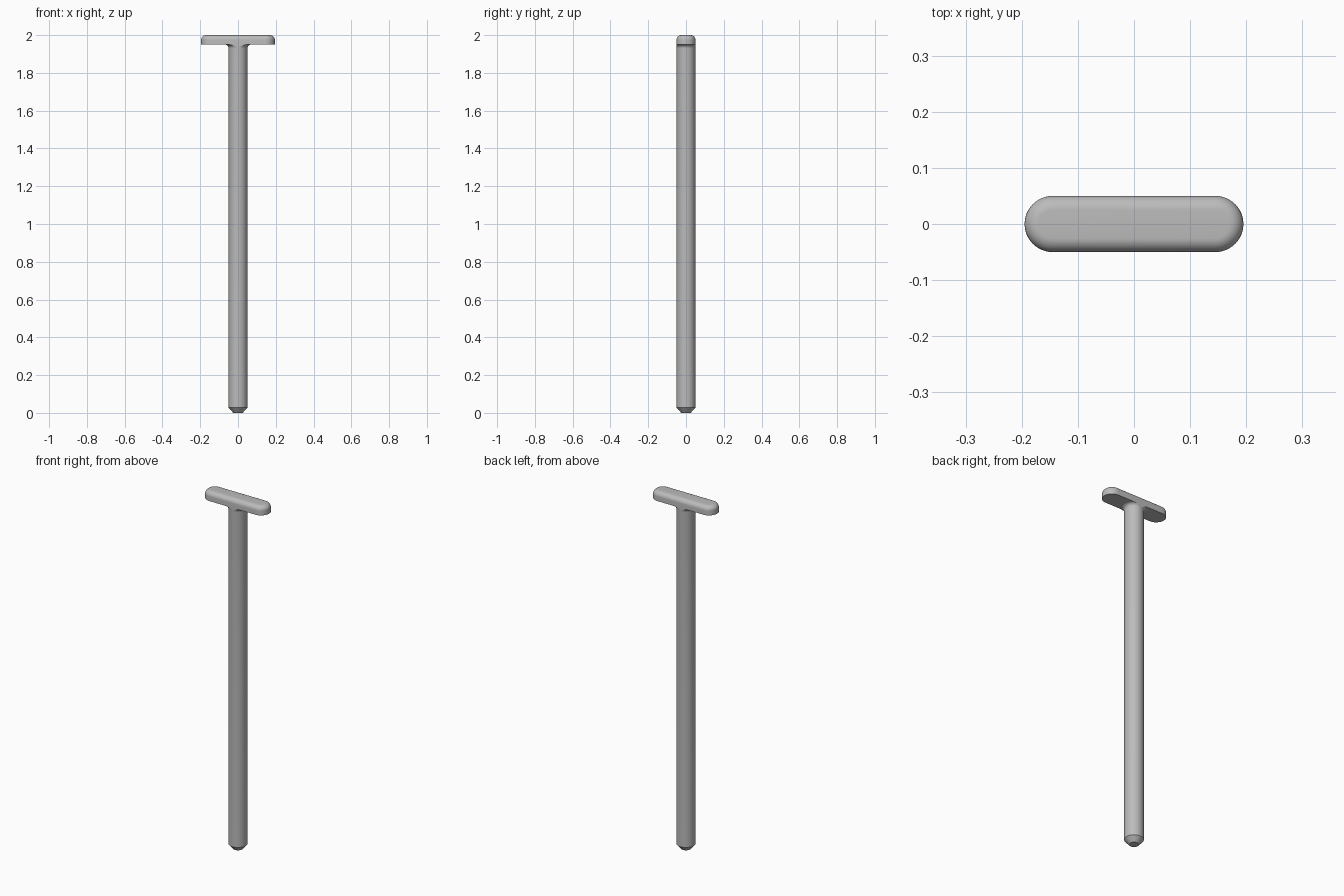
import bpy, bmesh
from math import sin, cos, pi, radians

cube = bpy.data.objects.get("Cube")
if cube:
    bpy.data.objects.remove(cube, do_unlink=True)

RADIUS, HALF_LENGTH = 0.05, 0.195
HEAD_BOTTOM, TOP = 1.95, 2.0
SEGMENTS = 48

steel = bpy.data.materials.new("steel_grey")
steel.use_nodes = True
colour = (0.5, 0.5, 0.5, 1)
steel.diffuse_color = colour
steel.node_tree.nodes["Principled BSDF"].inputs["Base Color"].default_value = colour


def circle_ring(r, z):
    """Circle trimmed to the width of the head."""
    ring = []
    for i in range(SEGMENTS):
        a = 2 * pi * i / SEGMENTS
        y = max(-RADIUS, min(RADIUS, r * sin(a)))
        ring.append((r * cos(a), y, z))
    return ring


def slot_ring(r, z):
    """Rounded-end bar outline with end radius r."""
    centre = HALF_LENGTH - RADIUS
    ring = []
    for side, start in ((1, -pi / 2), (-1, pi / 2)):
        for i in range(SEGMENTS // 2 + 1):
            a = start + 2 * pi * i / SEGMENTS
            ring.append((side * centre + r * cos(a), r * sin(a), z))
    return ring


def loft(name, rings, cap_top=True):
    bm = bmesh.new()
    loops = [[bm.verts.new(p) for p in ring] for ring in rings]
    for low, high in zip(loops, loops[1:]):
        n = len(low)
        for i in range(n):
            j = (i + 1) % n
            bm.faces.new((low[i], low[j], high[j], high[i]))
    bm.faces.new(loops[0][::-1])
    if cap_top:
        bm.faces.new(loops[-1])
    mesh = bpy.data.meshes.new(name)
    bm.to_mesh(mesh)
    bm.free()
    mesh.materials.append(steel)
    obj = bpy.data.objects.new(name, mesh)
    bpy.context.collection.objects.link(obj)
    bpy.ops.object.select_all(action="DESELECT")
    obj.select_set(True)
    bpy.context.view_layer.objects.active = obj
    bpy.ops.object.shade_smooth_by_angle(angle=radians(30))
    return obj


# Shaft with chamfered tip and a fillet flaring into the head
FILLET = 0.02
profile = [(0.025, 0), (RADIUS, 0.028)]
for i in range(9):
    a = pi / 2 * i / 8
    profile.append((RADIUS + FILLET * (1 - cos(a)),
                    HEAD_BOTTOM - FILLET * (1 - sin(a))))
loft("shaft", [circle_ring(r, z) for r, z in profile], cap_top=False)

# Crossbar head with a rounded upper edge
ROUND = 0.025
profile = [(RADIUS, HEAD_BOTTOM)]
for i in range(9):
    a = pi / 2 * i / 8
    profile.append((RADIUS - ROUND * (1 - cos(a)), TOP - ROUND * (1 - sin(a))))
loft("crossbar_head", [slot_ring(r, z) for r, z in profile])
